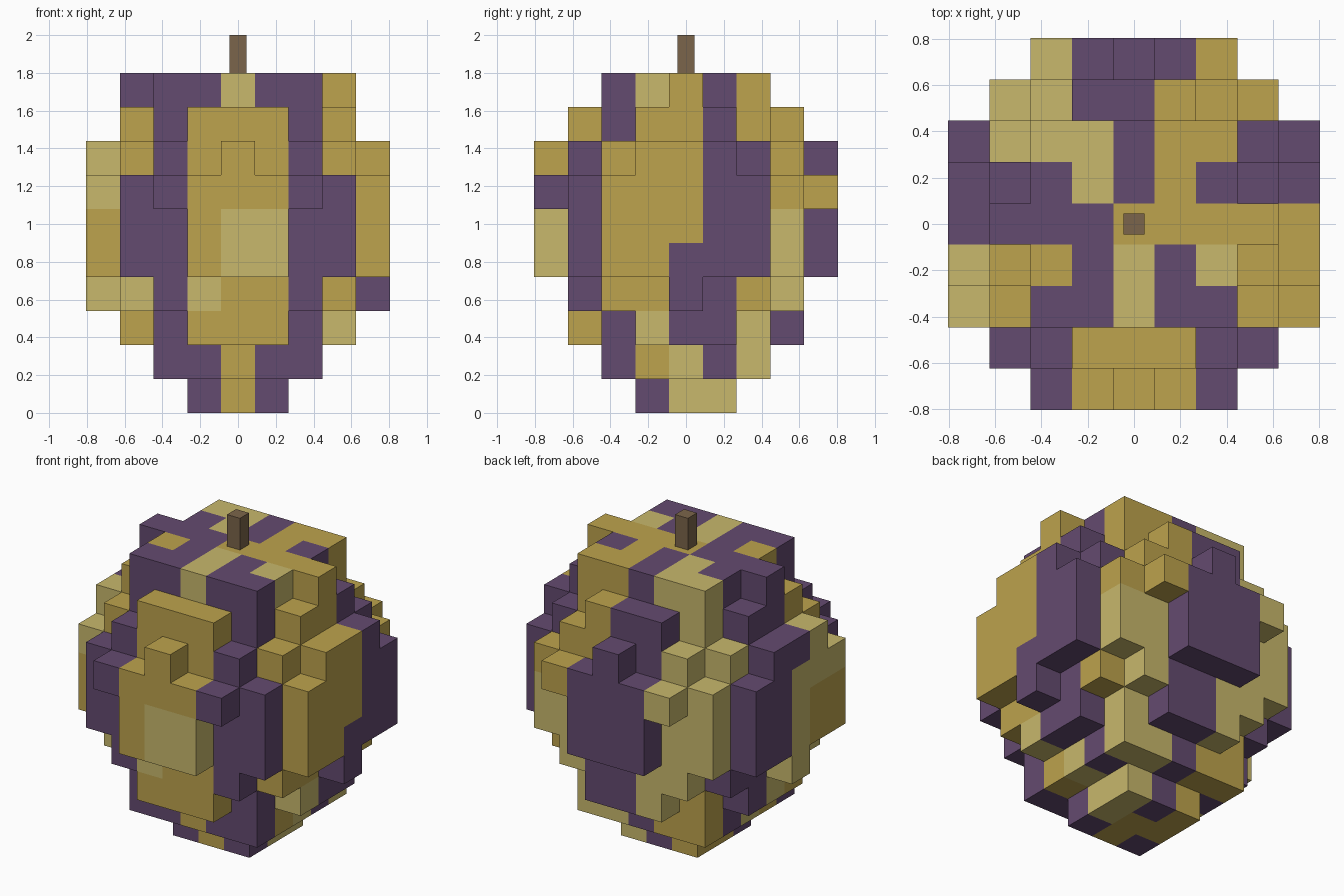
import bpy, bmesh
from mathutils import Vector

if "Cube" in bpy.data.objects:
    bpy.data.objects.remove(bpy.data.objects["Cube"])

CELL, LAYER = 0.1786, 0.18      # block width and height

# Half-width of each layer in x, for rows |y| = 0, 1, 2 ...
PROFILE = ["11", "222", "3321", "4332", "44431", "44431",
           "44432", "44320", "3321", "322"]

# Patchwork on the flat ends, rows from back to front
TOP = ["TTPGG", "PTPGP", "PPGGG", "GPTPT", "PPTPP"]
BASE = ["GGPTT", "PGPTP", "TGGTT", "GPGPG", "PPGPP"]


def material(name, rgb):
    m = bpy.data.materials.new(name)
    m.diffuse_color = (*rgb, 1)
    m.use_nodes = True
    m.node_tree.nodes["Principled BSDF"].inputs["Base Color"].default_value = m.diffuse_color
    return m


MATS = [material("purple", (0.127, 0.069, 0.162)),
        material("gold", (0.509, 0.366, 0.074)),
        material("pale_gold", (0.578, 0.479, 0.150))]
BARK = material("bark_brown", (0.198, 0.130, 0.069))


def filled(x, y, z):
    if not 0 <= z < len(PROFILE) or abs(y) >= len(PROFILE[z]):
        return False
    return abs(x) <= int(PROFILE[z][abs(y)])


def colour(x, y, z):
    """Patch colour: P purple, G gold, T pale gold."""
    if z == 9:
        if abs(x) == 3:
            return "G" if x > 0 else "P"
        return TOP[2 - y][x + 2]
    if z <= 1:
        return BASE[2 - y][x + 2]
    # front and back panels
    if abs(x) <= 1 and y < 0:
        pale = (y == -4 and x >= 0 and z in (4, 5)) or (x == -1 and z == 3)
        return "T" if pale else "G"
    if abs(x) <= 1 and y > 0:
        if x == 1 and z >= 7:
            return "G"
        return "T" if x == -1 and z <= 3 else "P"
    # front corners
    if y <= -3 or (y == -2 and abs(x) == 2):
        return "P"
    # right side
    if x >= 3 and -2 <= y <= 0:
        if y == 0 and z <= 4:
            return "P"
        return "T" if z == 2 else "G"
    if x >= 3 and y <= 2:
        return "G" if y == 2 and z == 3 else "P"
    # left side
    if x <= -3 and 0 <= y <= 2:
        pale = (y == 2 and z == 7) or (y == 0 and (z == 2 or (x == -4 and z <= 6)))
        return "T" if pale else "P"
    if x <= -3 and y < 0:
        return "T" if z == 3 or (x == -4 and z >= 6) else "G"
    # back corners
    if x > 0:
        return "G" if z >= 6 else "T"
    return "G" if z == 2 else "T"


def make_object(name, bm, mats):
    mesh = bpy.data.meshes.new(name)
    bm.to_mesh(mesh)
    bm.free()
    for m in mats:
        mesh.materials.append(m)
    obj = bpy.data.objects.new(name, mesh)
    bpy.context.collection.objects.link(obj)
    return obj


# Blocky fruit body: only the exposed block faces
bm = bmesh.new()
directions = [Vector(d) for d in ((1, 0, 0), (-1, 0, 0), (0, 1, 0),
                                  (0, -1, 0), (0, 0, 1), (0, 0, -1))]
for z in range(10):
    for y in range(-4, 5):
        for x in range(-4, 5):
            if not filled(x, y, z):
                continue
            index = "PGT".index(colour(x, y, z))
            for n in directions:
                if filled(x + int(n.x), y + int(n.y), z + int(n.z)):
                    continue
                u = Vector((n.y, n.z, n.x))
                v = n.cross(u)
                quad = []
                for a, b in ((-1, -1), (1, -1), (1, 1), (-1, 1)):
                    p = Vector((x, y, z + 0.5)) + (n + a * u + b * v) / 2
                    quad.append(bm.verts.new((p.x * CELL, p.y * CELL, p.z * LAYER)))
                bm.faces.new(quad).material_index = index
bmesh.ops.remove_doubles(bm, verts=bm.verts, dist=0.001)
make_object("fruit_body", bm, MATS)

# Stem
bm = bmesh.new()
bmesh.ops.create_cube(bm, size=1)
bmesh.ops.scale(bm, vec=(0.09, 0.09, 0.2), verts=bm.verts)
bmesh.ops.translate(bm, vec=(0, 0, 1.9), verts=bm.verts)
make_object("stem", bm, [BARK])
